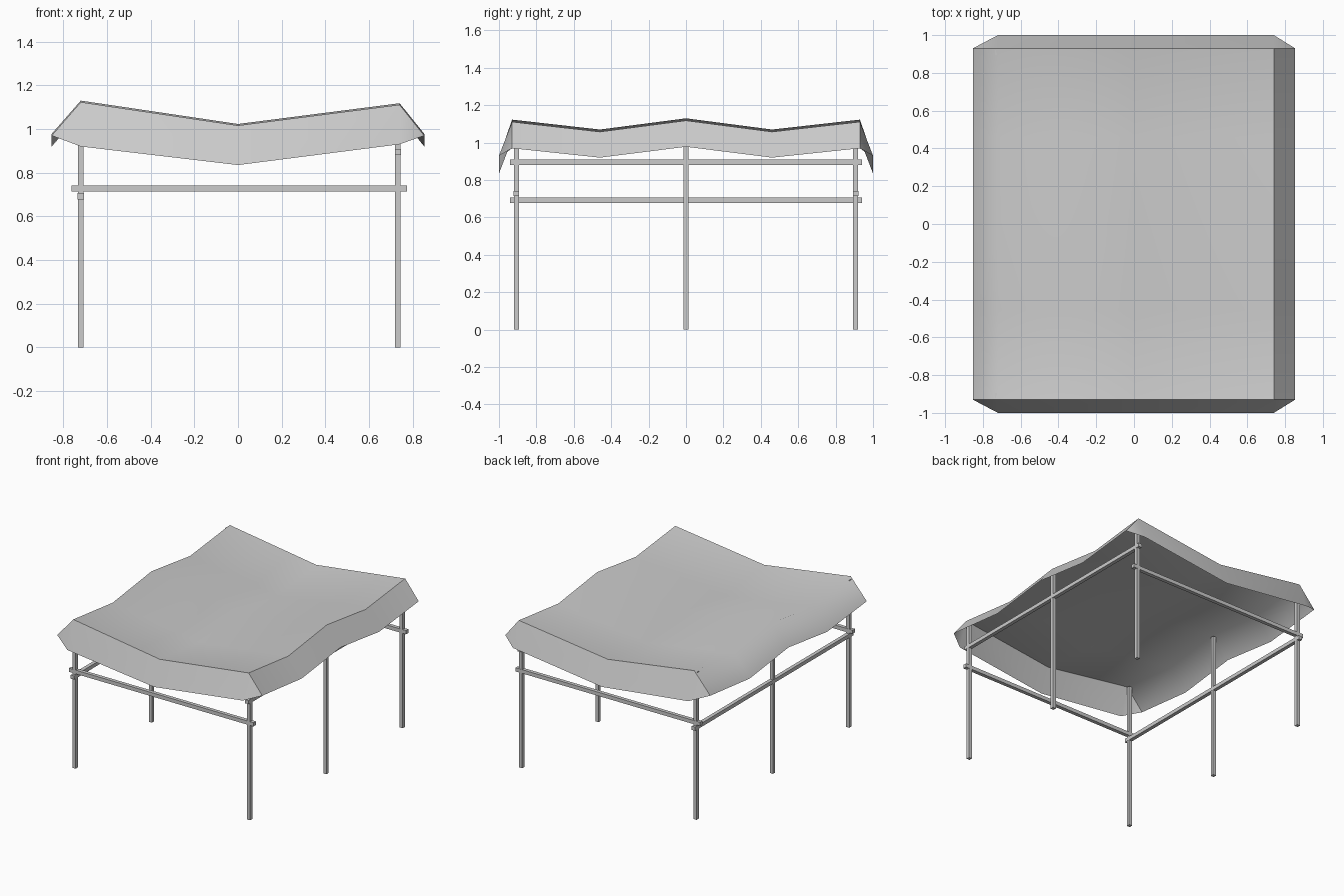
import bpy, bmesh

if "Cube" in bpy.data.objects:
    bpy.data.objects.remove(bpy.data.objects["Cube"], do_unlink=True)

GREY = (0.6, 0.6, 0.6, 1.0)
grey = bpy.data.materials.new("plain_grey")
grey.use_nodes = True
grey.diffuse_color = GREY
grey.node_tree.nodes["Principled BSDF"].inputs["Base Color"].default_value = GREY


def make_object(name, bm):
    mesh = bpy.data.meshes.new(name)
    bm.to_mesh(mesh)
    bm.free()
    mesh.materials.append(grey)
    obj = bpy.data.objects.new(name, mesh)
    bpy.context.collection.objects.link(obj)
    return obj


def bar(name, center, size):
    bm = bmesh.new()
    bmesh.ops.create_cube(bm, size=1)
    for v in bm.verts:
        v.co = [c + s * p for c, s, p in zip(center, size, v.co)]
    return make_object(name, bm)


# Sagging cloth roof: a coarse grid whose outer ring folds down as flaps
LEFT, RIGHT = -0.72, 0.74
xs = (-0.853, LEFT, 0, RIGHT, 0.853)
ys = (-1, -0.93, -0.46, 0, 0.46, 0.93, 1)
ridge = {0: 1.13, 0.46: 1.07, 0.93: 1.123}        # height along the long edges
skirt = {0: 0.978, 0.46: 0.92, 0.93: 0.97}        # hem of the side flaps
end_hem = {LEFT: 0.92, 0: 0.835, RIGHT: 0.93}     # hem of the end flaps
sag = {LEFT: 0, 0: 0.107, RIGHT: 0.012}


def roof_height(x, y):
    if abs(y) == 1:
        return end_hem.get(x)
    if x in sag:
        return ridge[abs(y)] - sag[x]
    return skirt[abs(y)]


bm = bmesh.new()
grid = {}
for i, x in enumerate(xs):
    for j, y in enumerate(ys):
        z = roof_height(x, y)
        if z is not None:
            grid[i, j] = bm.verts.new((x, y, z))
for i in range(len(xs) - 1):
    for j in range(len(ys) - 1):
        keys = ((i, j), (i + 1, j), (i + 1, j + 1), (i, j + 1))
        face = bm.faces.new([grid[k] for k in keys if k in grid])
        face.smooth = True
bm.normal_update()

# Keep folds crisp, except the soft fold along the -x edge
for e in bm.edges:
    soft_fold = all(abs(v.co.x - LEFT) < 0.001 and abs(v.co.y) < 0.95 for v in e.verts)
    e.smooth = soft_fold or e.calc_face_angle(0) < 0.65
make_object("cloth_roof", bm)

# Six upright poles
POLE = 0.026
for side, x, top in (("right", -0.72, 1.11), ("left", 0.732, 1.1)):
    for place, y in (("front", -0.907), ("middle", 0), ("back", 0.907)):
        bar(f"{place}_{side}_pole", (x, y, top / 2), (POLE, POLE, top))

# Cross rails at both ends, and long rails at different heights on the sides
RAIL = 0.028
for place, y in (("front", -0.907), ("back", 0.907)):
    bar(f"{place}_rail", (0.006, y, 0.728), (1.535, RAIL, RAIL))
for side, x, z in (("right", -0.72, 0.692), ("left", 0.732, 0.895)):
    bar(f"{side}_rail", (x, 0, z), (RAIL, 1.88, RAIL))
